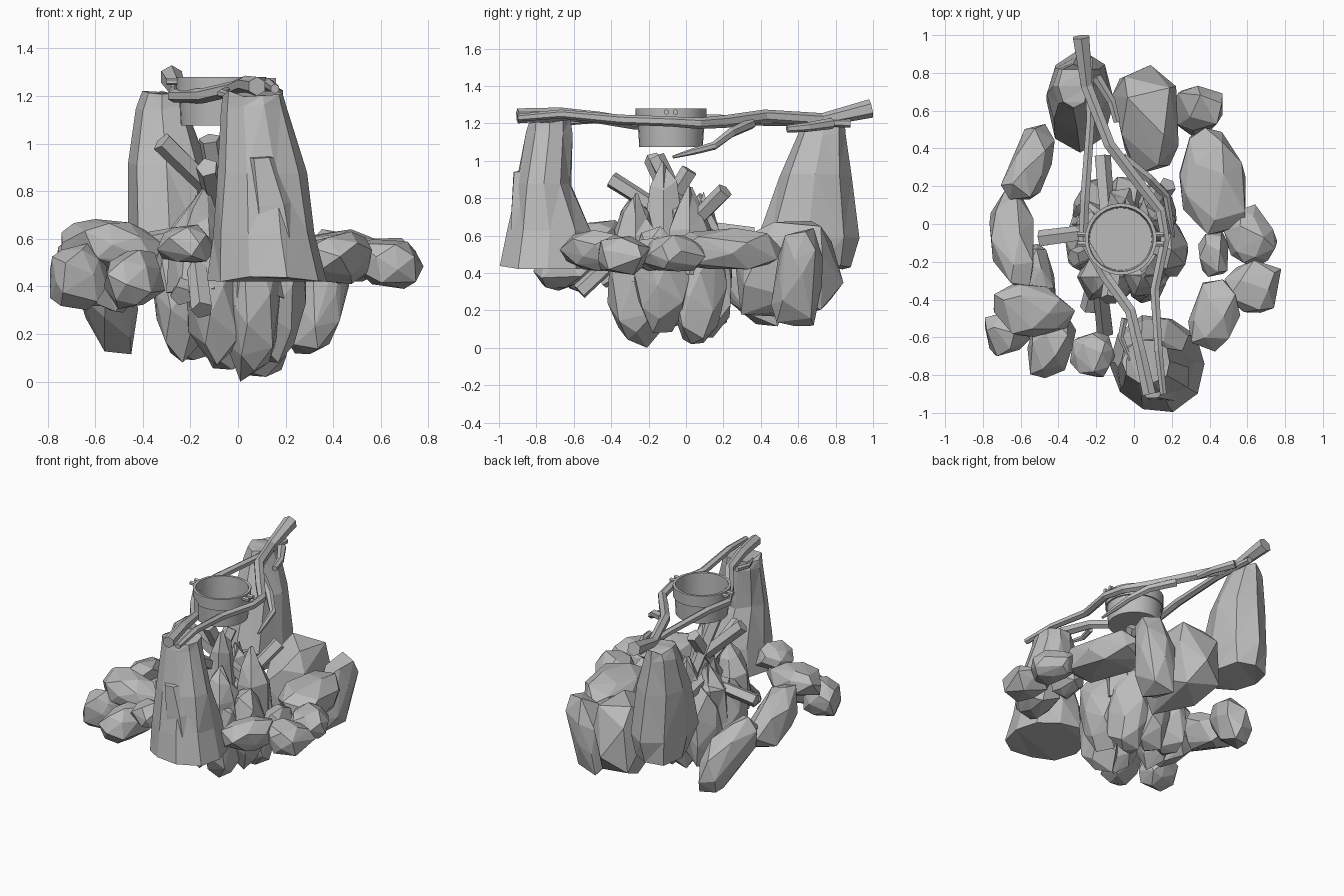
import bpy
import bmesh
import math
import random
from mathutils import Vector, Euler

cube = bpy.data.objects.get("Cube")
if cube:
    bpy.data.objects.remove(cube, do_unlink=True)

# One plain stone grey for everything
grey = bpy.data.materials.new("plain_grey")
grey.use_nodes = True
colour = (0.5, 0.5, 0.5, 1)
grey.diffuse_color = colour
for node in grey.node_tree.nodes:
    if node.type == "BSDF_PRINCIPLED":
        node.inputs["Base Color"].default_value = colour
        node.inputs["Roughness"].default_value = 0.9


def finish(name, bm):
    """Turn a bmesh into a named, coloured object."""
    bmesh.ops.recalc_face_normals(bm, faces=bm.faces)
    mesh = bpy.data.meshes.new(name)
    bm.to_mesh(mesh)
    bm.free()
    mesh.materials.append(grey)
    obj = bpy.data.objects.new(name, mesh)
    bpy.context.collection.objects.link(obj)
    return obj


def stone(name, centre, half, turn=(0, 0, 0), seed=1, points=22, boxy=0.85):
    """Faceted boulder: hull of evenly spread, jittered points fitted to half sizes."""
    rng = random.Random(seed)
    cloud = []
    for i in range(points):
        h = 1 - 2 * (i + 0.5) / points
        a = i * 2.4 + rng.uniform(-0.3, 0.3)
        r = math.sqrt(1 - h * h)
        grow = rng.uniform(0.85, 1.1)
        ball = (r * math.cos(a), r * math.sin(a), h)
        cloud.append([math.copysign(abs(c) ** boxy, c) * grow for c in ball])
    low = [min(p[k] for p in cloud) for k in range(3)]
    high = [max(p[k] for p in cloud) for k in range(3)]
    rot = Euler(turn).to_matrix()
    bm = bmesh.new()
    for p in cloud:
        fitted = [(2 * (p[k] - low[k]) / (high[k] - low[k]) - 1) * half[k] for k in range(3)]
        bm.verts.new(rot @ Vector(fitted) + Vector(centre))
    hull = bmesh.ops.convex_hull(bm, input=bm.verts)
    loose = [v for v in hull["geom_interior"] if isinstance(v, bmesh.types.BMVert)]
    bmesh.ops.delete(bm, geom=loose, context="VERTS")
    return finish(name, bm)


def skin(bm, loops):
    """Bridge matching vertex loops and cap both ends."""
    for a, b in zip(loops, loops[1:]):
        for i in range(len(a)):
            j = (i + 1) % len(a)
            bm.faces.new((a[i], a[j], b[j], b[i]))
    bm.faces.new(loops[0])
    bm.faces.new(loops[-1])


def loft(name, rings, sides, jitter=0.0, seed=1):
    """Skin a stack of (x, y, z, x radius, y radius) rings."""
    rng = random.Random(seed)
    bm = bmesh.new()
    loops = []
    for x, y, z, rx, ry in rings:
        loop = []
        for i in range(sides):
            a = math.tau * i / sides
            s = 1 + rng.uniform(-jitter, jitter)
            lift = rng.uniform(-jitter, jitter) * 0.25
            loop.append(bm.verts.new((x + rx * s * math.cos(a), y + ry * s * math.sin(a), z + lift)))
        loops.append(loop)
    skin(bm, loops)
    if jitter:
        bmesh.ops.triangulate(bm, faces=bm.faces)
    return finish(name, bm)


def tube(name, path, radii, sides=6):
    """Faceted branch that follows a path."""
    path = [Vector(p) for p in path]
    bm = bmesh.new()
    loops = []
    for k, p in enumerate(path):
        along = (path[min(k + 1, len(path) - 1)] - path[max(k - 1, 0)]).normalized()
        side = along.cross(Vector((0, 0, 1))).normalized()
        up = side.cross(along)
        r = radii[min(k, len(radii) - 1)]
        angles = [math.tau * (i + 0.5) / sides for i in range(sides)]
        loops.append([bm.verts.new(p + (side * math.cos(a) + up * math.sin(a)) * r) for a in angles])
    skin(bm, loops)
    return finish(name, bm)


# Tall supporting rocks
loft("front_pillar", [(0.125, -0.74, 0.43, 0.255, 0.26), (0.11, -0.73, 0.62, 0.215, 0.23),
                      (0.1, -0.76, 0.88, 0.19, 0.15), (0.065, -0.73, 1.15, 0.14, 0.125),
                      (0.065, -0.73, 1.21, 0.13, 0.12)], 10, 0.05, seed=4)
loft("front_pillar_ledge", [(0.17, -0.84, 0.45, 0.16, 0.12), (0.14, -0.86, 0.75, 0.1, 0.08),
                            (0.1, -0.87, 0.95, 0.065, 0.06)], 6, 0.06, seed=7)
loft("back_pillar", [(-0.29, 0.69, 0.43, 0.16, 0.2), (-0.285, 0.65, 0.58, 0.185, 0.275),
                     (-0.3, 0.69, 0.92, 0.17, 0.19), (-0.32, 0.73, 1.15, 0.11, 0.13),
                     (-0.32, 0.73, 1.21, 0.08, 0.12)], 8, 0.05, seed=9)

# Stones at the back
stone("back_boulder", (0.07, 0.55, 0.42), (0.17, 0.28, 0.26), (0.1, 0, 0.1), 3, 18, 0.65)
stone("back_tall_stone", (0.34, 0.6, 0.38), (0.12, 0.13, 0.27), (-0.1, 0.3, 0), 5)

# Stones along the left side
stone("left_long_stone", (0.41, 0.23, 0.53), (0.18, 0.28, 0.11), (0, 0, 0.22), 6, 24)
stone("left_middle_stone", (0.62, -0.07, 0.51), (0.13, 0.16, 0.1), (0, 0.1, 0.3), 8)
stone("left_small_stone", (0.42, -0.16, 0.5), (0.08, 0.12, 0.09), seed=10, points=16)
stone("left_outer_stone", (0.63, -0.33, 0.5), (0.15, 0.14, 0.1), (0, 0.15, 0), 11, 18)
stone("left_front_stone", (0.43, -0.48, 0.52), (0.13, 0.19, 0.11), (0, 0, -0.25), 12)

# Stones along the right side
stone("right_back_stone", (-0.54, 0.33, 0.34), (0.11, 0.29, 0.14), (-0.85, 0, -0.45), 13)
stone("right_middle_stone", (-0.64, -0.08, 0.48), (0.12, 0.28, 0.13), (-0.4, 0, 0.12), 14)
stone("right_low_stone", (-0.51, -0.26, 0.42), (0.08, 0.15, 0.13), (0, 0, 0.3), 15)
stone("right_slab", (-0.54, -0.46, 0.57), (0.22, 0.14, 0.11), (0, 0.15, -0.2), 16)
stone("right_round_stone", (-0.67, -0.58, 0.44), (0.12, 0.12, 0.14), seed=17)
stone("right_front_stone", (-0.44, -0.64, 0.44), (0.12, 0.18, 0.12), (0.2, 0, -0.4), 18)
stone("right_flat_stone", (-0.22, -0.69, 0.58), (0.12, 0.12, 0.08), seed=19)

# Bulging underside of the fire mound, each lump with its own lowest height
lumps = [(-0.24, -0.1, 0.08), (-0.09, -0.26, 0.07), (0.06, -0.27, 0.0), (0.16, -0.13, 0.08),
         (0.1, 0.07, 0.02), (-0.05, 0.1, 0.05), (-0.2, 0.09, 0.09)]
for i, (x, y, bottom) in enumerate(lumps):
    middle = (bottom + 0.65) / 2
    stone("mound_lump", (x, y, middle), (0.125, 0.15, middle - bottom),
          seed=30 + i, points=24, boxy=1)

# Broad pointed shards rising from the mound
flames = [(-0.06, -0.12, 0.97), (-0.17, -0.28, 0.8), (0.06, -0.27, 0.82),
          (0.11, 0.02, 0.84), (-0.08, 0.08, 0.82), (-0.21, 0.0, 0.76)]
for i, (x, y, top) in enumerate(flames):
    loft("flame", [(x, y, 0.38, 0.13, 0.14), (x, y, 0.62, 0.11, 0.12),
                   (x * 0.9, y, top - 0.1, 0.065, 0.075), (x * 0.8, y, top, 0.015, 0.015)],
         6, 0.13, seed=40 + i)

# Firewood leaning into the mound
sticks = [((-0.32, -0.18, 1.01), (0.04, -0.02, 0.66)), ((-0.13, -0.4, 0.9), (-0.08, -0.05, 0.68)),
          ((0.18, 0.21, 0.84), (0.02, -0.05, 0.58)), ((-0.17, 0.36, 0.6), (-0.14, 0, 0.65)),
          ((-0.12, -0.16, 1.02), (-0.05, 0.05, 0.6)), ((-0.5, -0.08, 0.56), (-0.2, -0.04, 0.62)),
          ((-0.07, 0.02, 0.95), (-0.12, -0.2, 0.6)), ((-0.15, -0.57, 0.3), (-0.18, -0.3, 0.55)),
          ((-0.24, -0.45, 0.36), (-0.18, -0.2, 0.5))]
for ends in sticks:
    tube("firewood", ends, [0.047, 0.042], 5)

# Branches carrying the pot
tube("long_branch", [(-0.28, 0.99, 1.28), (-0.25, 0.73, 1.22), (-0.13, 0.42, 1.24),
                     (0.03, 0.21, 1.21), (0.14, 0.07, 1.2), (0.165, -0.08, 1.21),
                     (0.11, -0.35, 1.22), (0.13, -0.67, 1.25), (0.155, -0.9, 1.23)],
     [0.05, 0.035, 0.034, 0.034, 0.03, 0.027, 0.027, 0.024, 0.02])
tube("second_branch", [(-0.24, 0.88, 1.2), (-0.23, 0.55, 1.21), (-0.26, 0.13, 1.22),
                       (-0.27, -0.08, 1.2), (-0.15, -0.28, 1.2), (-0.02, -0.46, 1.23),
                       (0.03, -0.67, 1.25), (0.08, -0.9, 1.24)],
     [0.022, 0.025, 0.028, 0.028, 0.032, 0.032, 0.035, 0.04])
tube("short_twig", [(-0.2, 0.78, 1.2), (-0.12, 0.65, 1.18), (-0.09, 0.54, 1.17)], [0.03, 0.025, 0.02])
tube("curled_twig", [(-0.06, 0.35, 1.2), (0.08, 0.24, 1.15), (0.17, 0.15, 1.08),
                     (0.19, 0.04, 1.05), (0.21, -0.07, 1.02)], [0.03, 0.027, 0.022, 0.018, 0.008])
tube("front_twig", [(-0.05, -0.5, 1.22), (-0.07, -0.6, 1.21), (-0.02, -0.72, 1.2)], [0.02, 0.018, 0.01])

# Open cooking pot with a thick rim
profile = [(1.075, 0.17), (1.2, 0.178), (1.2, 0.188), (1.28, 0.19), (1.28, 0.172), (1.11, 0.165)]
pot = loft("cooking_pot", [(-0.07, -0.08, z, r, r) for z, r in profile], 28)
for poly in pot.data.polygons:
    poly.use_smooth = True
bpy.ops.object.select_all(action="DESELECT")
pot.select_set(True)
bpy.context.view_layer.objects.active = pot
bpy.ops.object.shade_smooth_by_angle(angle=math.radians(30))

# Pot lugs hooked over the branches
for side in (-1, 1):
    for dy in (-0.025, 0.025):
        x = -0.07 + side * 0.2
        tube("pot_lug", [(x - side * 0.02, -0.08 + dy, 1.26), (x + side * 0.03, -0.08 + dy, 1.26)], [0.015])
